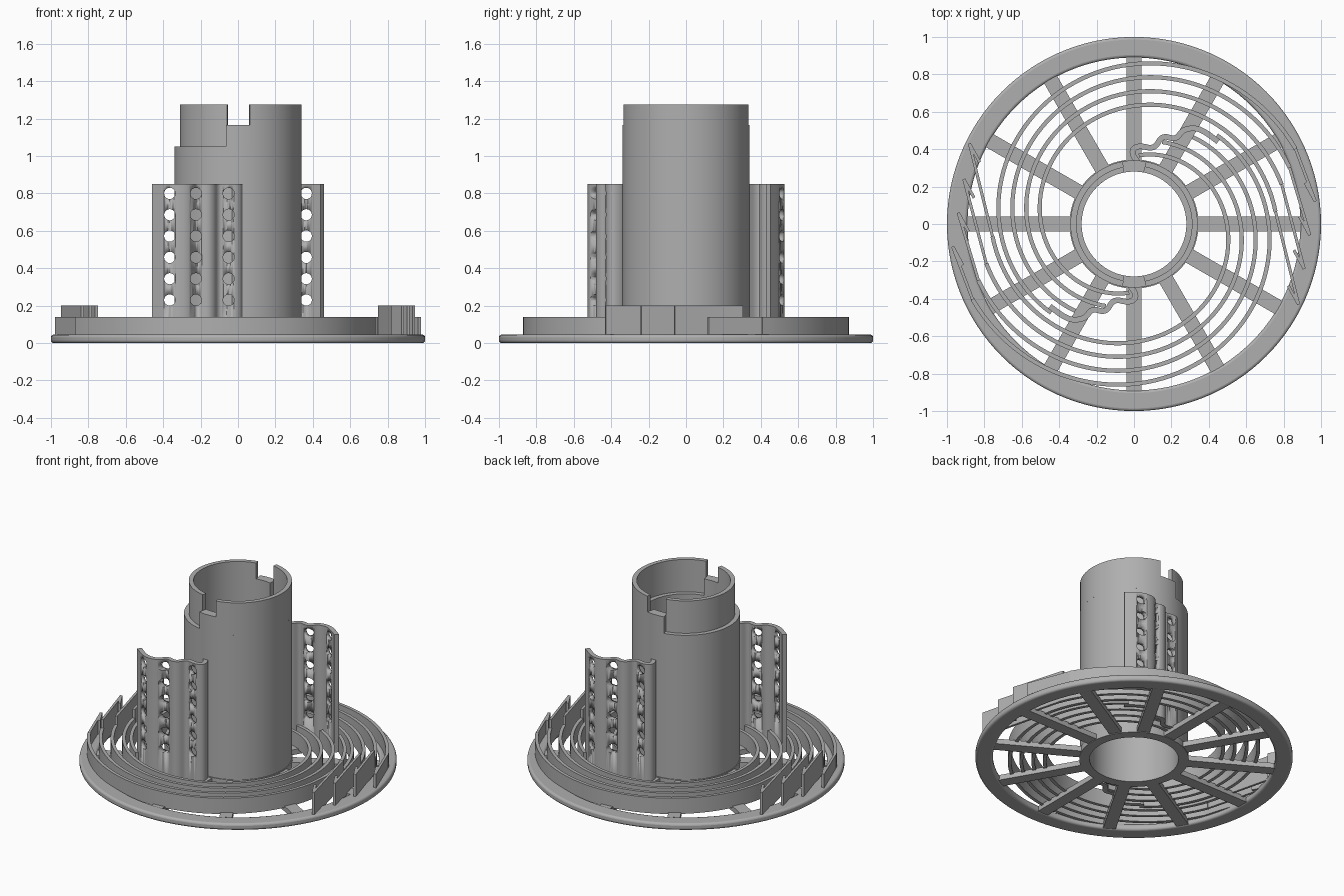
import bpy
import bmesh
from math import cos, sin, pi, radians, asin
from mathutils import Vector, Matrix

if "Cube" in bpy.data.objects:
    bpy.data.objects.remove(bpy.data.objects["Cube"])

grey = bpy.data.materials.new("matte_grey")
grey.use_nodes = True
colour = (0.43, 0.43, 0.43, 1)
grey.diffuse_color = colour
grey.node_tree.nodes["Principled BSDF"].inputs["Base Color"].default_value = colour


def finish(name, bm, bevel=0):
    bmesh.ops.recalc_face_normals(bm, faces=bm.faces)
    mesh = bpy.data.meshes.new(name)
    bm.to_mesh(mesh)
    bm.free()
    mesh.materials.append(grey)
    ob = bpy.data.objects.new(name, mesh)
    bpy.context.collection.objects.link(ob)
    bpy.ops.object.select_all(action='DESELECT')
    bpy.context.view_layer.objects.active = ob
    ob.select_set(True)
    bpy.ops.object.shade_smooth_by_angle(angle=radians(35))
    if bevel:
        mod = ob.modifiers.new("rounded_edge", 'BEVEL')
        mod.width, mod.segments, mod.limit_method = bevel, 3, 'ANGLE'
    return ob


def sweep(left, right, z0, z1, closed=False):
    """Solid strip between two plan outlines, from z0 to z1."""
    bm = bmesh.new()
    rows = [[bm.verts.new((p.x, p.y, z)) for p, z in ((a, z0), (b, z0), (b, z1), (a, z1))]
            for a, b in zip(left, right)]
    for r, s in zip(rows, rows[1:] + (rows[:1] if closed else [])):
        for i in range(4):
            j = (i + 1) % 4
            bm.faces.new((r[i], r[j], s[j], s[i]))
    if not closed:
        bm.faces.new(rows[0])
        bm.faces.new(rows[-1])
    return bm


def polar(r, deg):
    return Vector((r * cos(radians(deg)), r * sin(radians(deg))))


def ring(name, r0, r1, z0, z1, a0=0, a1=360, bevel=0):
    closed = a1 - a0 == 360
    n = max(4, round((a1 - a0) / 3))
    angles = [a0 + (a1 - a0) * i / n for i in range(n if closed else n + 1)]
    return finish(name, sweep([polar(r0, a) for a in angles],
                              [polar(r1, a) for a in angles], z0, z1, closed), bevel)


def wall(name, pts, thick, z0, z1, turn):
    """Upright sheet following a plan path, turned about the centre."""
    rot = Matrix.Rotation(radians(turn), 2)
    pts = [rot @ Vector(p) for p in pts]
    left, right = [], []
    for i, p in enumerate(pts):
        d = (pts[min(i + 1, len(pts) - 1)] - pts[max(i - 1, 0)]).normalized()
        n = Vector((-d.y, d.x)) * thick / 2
        left.append(p + n)
        right.append(p - n)
    return finish(name, sweep(left, right, z0, z1))


def soften(pts, times=3):
    """Round a path by cutting its corners."""
    pts = [Vector(p) for p in pts]
    for _ in range(times):
        new = [pts[0]]
        for a, b in zip(pts, pts[1:]):
            new += [a.lerp(b, .25), a.lerp(b, .75)]
        pts = new + [pts[-1]]
    return pts


# Base wheel: rim, hub and spokes
ring("base_rim", .89, 1, 0, .045, bevel=.014)
ring("base_hub", .28, .345, 0, .045)
for k in range(12):
    wall("spoke_%d" % (k + 1), [(.33, 0), (.91, 0)], .08, .004, .04, 30 * k)

# Central tube with half-lapped, keyed top
ring("tube", .28, .34, .02, 1.05)
key = math_gap = asin(.06 / .32) * 180 / pi
ring("inner_collar", .28, .31, 1.05, 1.275, 90 + key, 270 - key)
ring("outer_collar", .31, .34, 1.05, 1.275, -90 + key, 90 - key)
for side, a in (("front", 270), ("back", 90)):
    ring(side + "_key_seat", .28, .34, 1.05, 1.165, a - key, a + key)

# Spiral springs, each ending in a straight leaf at the rim
spirals = [  # radius at +x, start angle, end angle, leaf tip, leaf height
    (.72, -155, 47, (-.97, -.12), .14),
    (.645, -160, 56, (-.94, .06), .2),
    (.57, -165, 71, (-.91, .24), .2),
    (.497, -175, 86, (-.88, .43), .2),
]
fin_path = soften([(-.45, -.44), (-.385, -.49), (-.33, -.515), (-.26, -.505), (-.225, -.45),
                   (-.15, -.475), (-.11, -.40), (-.03, -.42), (.01, -.40),
                   (.005, -.365), (-.02, -.33)])

for side, turn in (("front", 0), ("back", 180)):
    for k, (r, a0, a1, tip, top) in enumerate(spirals):
        n = (a1 - a0) // 3
        angles = [a0 + (a1 - a0) * i / n for i in range(n + 1)]
        path = [polar(r - .0015 * a, a) for a in angles]
        wall("%s_spiral_%d" % (side, k + 1), path, .022, .03, .14, turn)
        tip = Vector(tip)
        wall("%s_leaf_%d" % (side, k + 1), [tip, path[0]], .016, .03, top, turn)
        wall("%s_barb_%d" % (side, k + 1), [tip, tip + Vector((.055, -.1))],
             .016, .03, top, turn)

    # Wavy perforated fin
    fin = wall(side + "_fin", fin_path, .03, .03, .85, turn)
    bm = bmesh.new()
    sign = 1 if turn == 0 else -1
    for x in (-.365, -.225, -.05):
        for row in range(6):
            place = Matrix.Translation((sign * x, -sign * .46, .23 + .114 * row))
            bmesh.ops.create_cone(bm, cap_ends=True, segments=20, radius1=.03, radius2=.03,
                                  depth=.2, matrix=place @ Matrix.Rotation(pi / 2, 4, 'X'))
    cutter = finish(side + "_hole_cutter", bm)
    cutter.hide_render = True
    cutter.hide_set(True)
    holes = fin.modifiers.new("holes", 'BOOLEAN')
    holes.operation, holes.solver, holes.object = 'DIFFERENCE', 'EXACT', cutter
